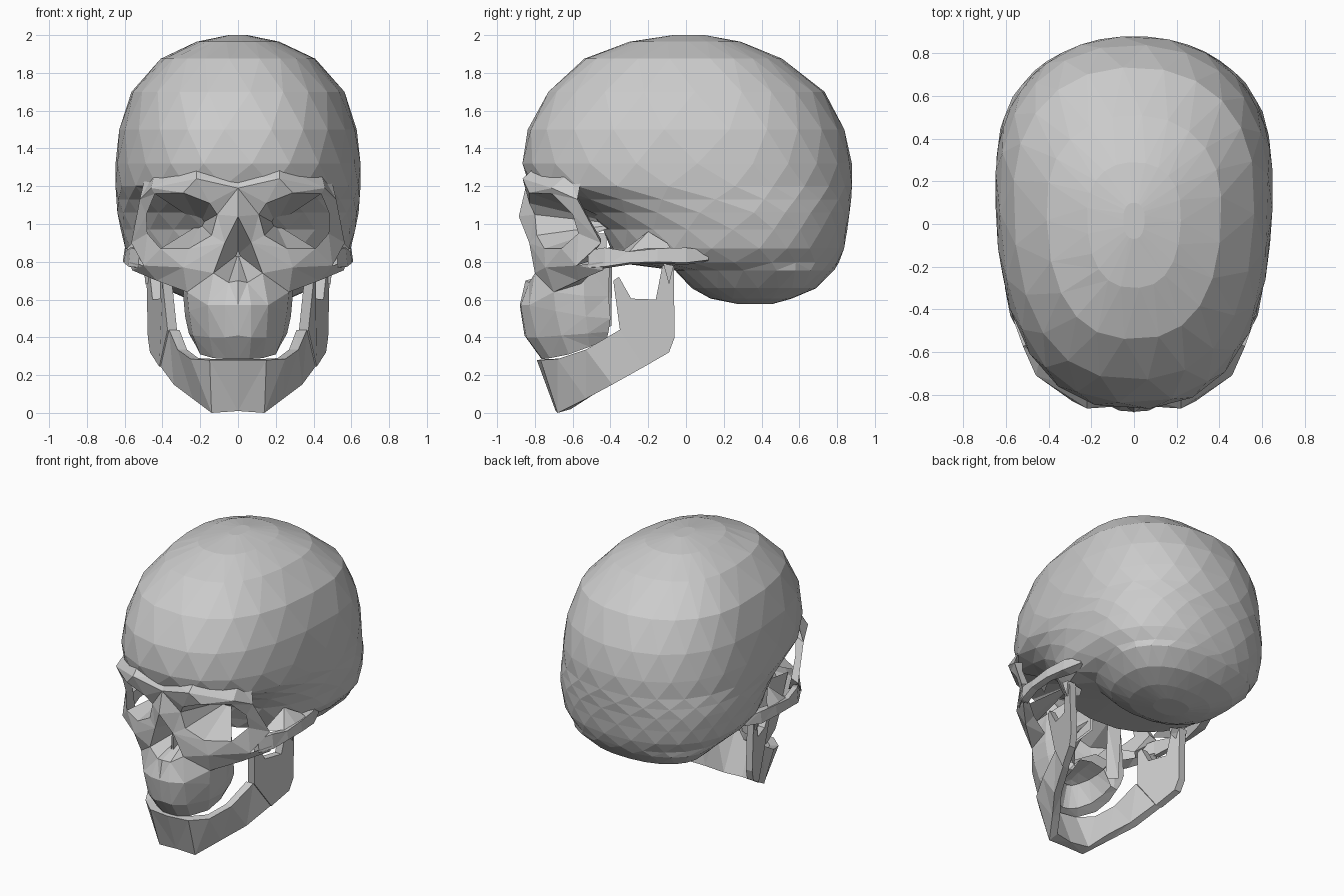
import bpy, bmesh, math
from mathutils import Vector


def build(name, lofts, mirror=True):
    """lofts: list of (rows, closed, caps); each row is a list of 3D points."""
    bm = bmesh.new()
    for rows, closed, caps in lofts:
        vs = [[bm.verts.new(p) for p in r] for r in rows]
        n = len(rows[0])
        for a, b in zip(vs, vs[1:]):
            for i in range(n if closed else n - 1):
                j = (i + 1) % n
                bm.faces.new((a[i], a[j], b[j], b[i]))
        if caps in ("both", "start"):
            bm.faces.new(vs[0])
        if caps in ("both", "end"):
            bm.faces.new(vs[-1])
    bmesh.ops.remove_doubles(bm, verts=bm.verts, dist=0.002)
    bmesh.ops.recalc_face_normals(bm, faces=bm.faces)
    bmesh.ops.triangulate(bm, faces=[f for f in bm.faces if len(f.verts) == 4])
    me = bpy.data.meshes.new(name)
    bm.to_mesh(me)
    bm.free()
    ob = bpy.data.objects.new(name, me)
    bpy.context.collection.objects.link(ob)
    if mirror:
        m = ob.modifiers.new("Mirror", "MIRROR")
        m.use_clip = True
        m.merge_threshold = 0.002
    return ob


def toward(pts, target, f):
    t = Vector(target)
    return [Vector(p).lerp(t, f) for p in pts]


def spow(v, e):
    return math.copysign(abs(v) ** e, v)


# Cranium: stacked superellipse rings (z, front y, back y, half width)
levels = [
    (2.0, -.07, .10, .05), (1.965, -.30, .29, .22), (1.875, -.54, .51, .41),
    (1.70, -.73, .735, .565), (1.50, -.84, .84, .63), (1.32, -.868, .88, .65),
    (1.20, -.83, .88, .65), (1.13, -.66, .876, .645), (1.06, -.53, .867, .64),
    (.97, -.44, .855, .622), (.87, -.40, .838, .598), (.795, -.37, .81, .54),
    (.755, -.06, .785, .50), (.66, .03, .69, .40), (.605, .13, .56, .27), (.577, .27, .46, .12)]
N = 22
rings = []
for k, (z, yf, yb, w) in enumerate(levels):
    y0 = yf + .6 * (yb - yf)
    ring = []
    for i in range(N):
        a = 2 * math.pi * (i + .25 * (-1) ** k) / N
        s = math.cos(a)
        e = .9 if s > 0 else .82
        s = spow(s, e)
        ring.append((w * spow(math.sin(a), e), y0 + s * ((yb - y0) if s > 0 else (y0 - yf)), z))
    rings.append(ring)
build("cranium", [(rings, True, "both")], mirror=False)

# Eye sockets: face frame, rim, and open-sided funnel running back
frame = [(0, -.885, 1.04), (0, -.85, 1.19), (.22, -.865, 1.24), (.46, -.71, 1.19),
         (.52, -.575, 1.13), (.565, -.45, .90), (.50, -.58, .78), (.29, -.745, .77), (.07, -.83, .90)]
rim = [(.11, -.80, 1.05), (.15, -.83, 1.11), (.29, -.83, 1.165), (.44, -.71, 1.16),
       (.485, -.60, 1.05), (.48, -.57, .95), (.41, -.66, .87), (.26, -.75, .87), (.14, -.79, .94)]
funnel = rim[6:] + rim[:4]
apex = (.20, -.36, 1.0)
build("eye_socket", [
    ([frame, rim], True, None),
    ([funnel, toward(funnel, apex, .55), toward(funnel, apex, .95)], False, None),
    # back of the bar beside the socket
    ([frame[3:7], [(.45, -.58, 1.16), (.49, -.53, 1.06), (.51, -.45, .92), (.44, -.52, .80)],
      rim[3:7]], False, None),
    # brow shelf blending into the forehead
    ([frame[1:5], [(0, -.80, 1.26), (.22, -.79, 1.31), (.44, -.62, 1.27), (.49, -.55, 1.26)]], False, None)])

# Cheekbone with the arch running back to the ear
upper = [frame[8], frame[7], frame[6], (.575, -.44, .80)]
lower = [(.13, -.80, .74), (.27, -.70, .64), (.43, -.57, .70), (.56, -.44, .755)]
under = [(.20, -.62, .74), (.27, -.56, .68), (.42, -.50, .74), (.53, -.42, .78)]


def section(y, xi, xo, zb, zt):
    return [(xi, y, zb), (xo, y, zb + .01), (xo - .01, y, zt), (xi, y, zt)]


arch = [section(-.52, .49, .53, .76, .86), section(-.43, .53, .58, .765, .875),
        section(-.30, .56, .605, .785, .855), section(-.15, .57, .61, .79, .87),
        section(0, .53, .595, .785, .875), section(.12, .50, .55, .80, .86)]
build("cheekbone", [
    ([upper, lower, under], False, None), (arch, True, "both"),
    # root of the arch against the side of the cranium
    ([[(.45, -.36, .84), (.50, -.20, .96), (.56, -.10, .90)],
      [(.57, -.30, .855), (.59, -.20, .87), (.59, -.08, .87)]], False, None)])

# Upper jaw: rows from the midline round to the back, then the palate
top = [(0, -.85, .70), (.05, -.83, .69), (.13, -.80, .74), (.27, -.70, .64), (.29, -.54, .62), (.25, -.41, .62)]
jaw_rows = [
    top,
    [(0, -.88, .57), (.07, -.875, .57), (.16, -.83, .57), (.26, -.69, .54), (.28, -.53, .51), (.25, -.40, .50)],
    [(0, -.855, .41), (.07, -.845, .40), (.15, -.79, .40), (.24, -.66, .41), (.26, -.52, .42), (.23, -.41, .43)],
    [(0, -.765, .285), (.06, -.76, .285), (.13, -.72, .29), (.20, -.62, .31), (.22, -.51, .35), (.21, -.42, .39)],
    [(0, -.71, .31), (.04, -.70, .31), (.09, -.67, .32), (.14, -.59, .34), (.16, -.50, .37), (.16, -.42, .40)],
    [(0, -.67, .46), (.03, -.66, .46), (.06, -.63, .47), (.09, -.56, .48), (.10, -.49, .49), (.10, -.42, .50)],
    [(0, -.67, .46), (0, -.66, .46), (0, -.63, .48), (0, -.56, .50), (0, -.49, .51), (0, -.42, .52)]]
build("upper_jaw", [
    (jaw_rows, False, None),
    ([top[3:], [(.29, -.73, .80), (.28, -.54, .82), (.22, -.40, .88)]], False, None),
    # thin wing plates behind the palate
    ([[(.13, -.44, .45), (.20, -.395, .46)], [(.13, -.42, .85), (.22, -.39, .85)]], False, None)])

# Nose opening with a central plate
hole = [frame[0], frame[8], (.13, -.80, .74), (.05, -.83, .69), (0, -.85, .70)]
build("nose_cavity", [
    ([hole, toward(hole, (0, -.42, .84), .5), toward(hole, (0, -.42, .84), .92)], False, None),
    ([[(.008, -.74, .72), (.008, -.42, .76)], [(.008, -.72, .95), (.008, -.42, .95)]], False, None)])

# Lower jaw body: box sections from chin to jaw corner
body = [
    [(0, -.69, .01), (0, -.79, .28), (0, -.74, .285), (0, -.63, .015)],
    [(.14, -.68, 0), (.15, -.77, .28), (.12, -.72, .285), (.13, -.61, .02)],
    [(.24, -.53, .075), (.25, -.68, .285), (.21, -.64, .29), (.20, -.50, .09)],
    [(.34, -.39, .15), (.32, -.53, .335), (.27, -.52, .335), (.29, -.38, .16)],
    [(.41, -.22, .245), (.365, -.35, .44), (.31, -.35, .44), (.36, -.22, .25)]]
# Rising branch: side outline (y, z) given thickness, swinging outward to the back
outline = [(-.35, .44), (-.385, .70), (-.355, .72), (-.29, .605), (-.16, .60),
           (-.125, .78), (-.065, .78), (-.06, .40), (-.09, .32), (-.22, .245)]
branch = [[(.47 + .38 * (y + .08) + .12 * max(0, z - .4) * (-y / .3) - t, y, z) for y, z in outline]
          for t in (0, .05)]
# Hinge knob at the top of the branch
knob = [[(.38, -.10, .77), (.38, -.07, .76), (.38, -.09, .72)],
        [(.50, -.12, .79), (.50, -.065, .78), (.49, -.09, .68)]]
build("lower_jaw", [(body, True, "end"), (branch, True, "both"), (knob, True, "both")])
